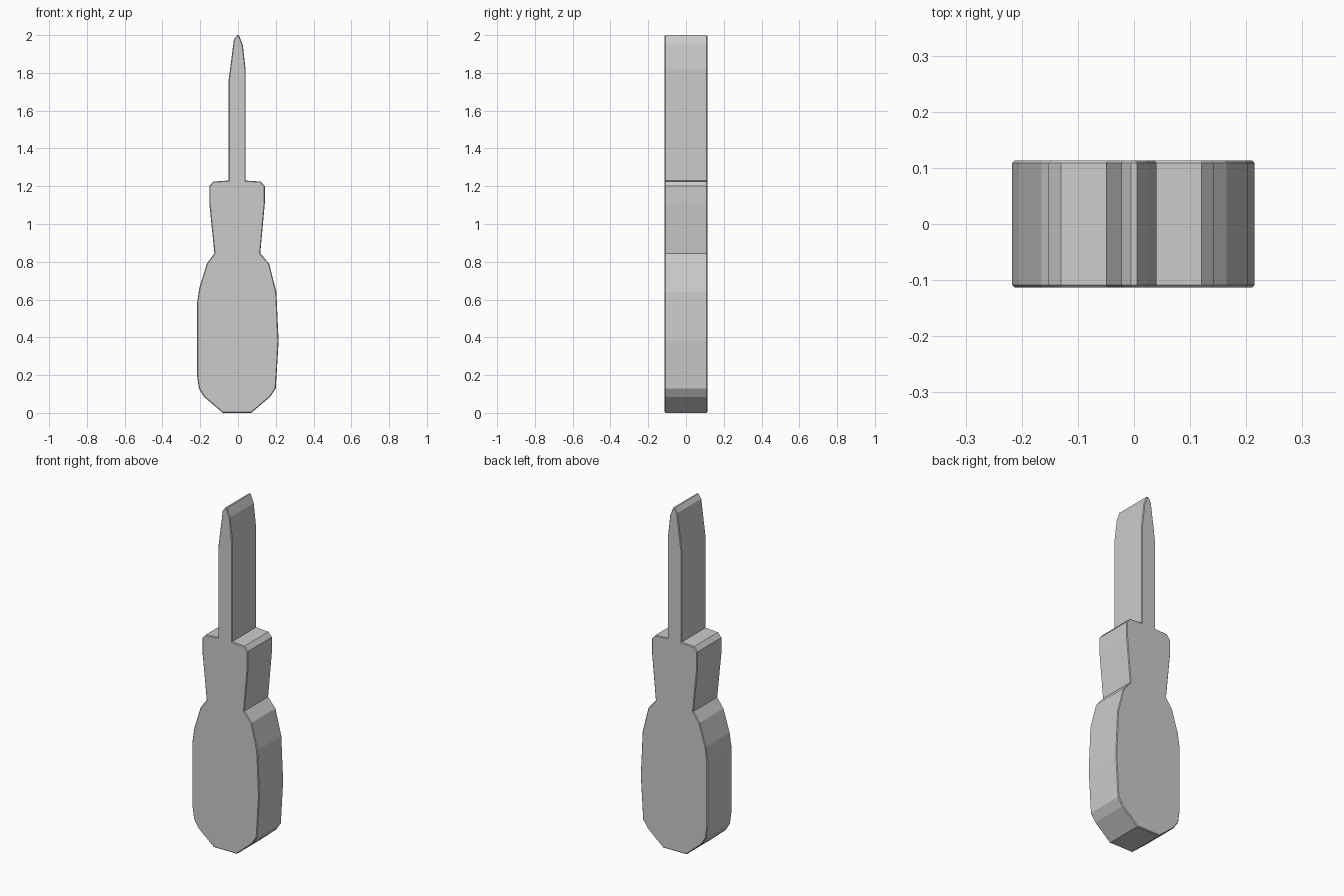
import bpy
import bmesh

cube = bpy.data.objects.get("Cube")
if cube:
    bpy.data.objects.remove(cube, do_unlink=True)

HALF_DEPTH = 0.113

# Outline of each side, from the handle butt up to the blade tip
RIGHT = [(0.07, 0), (0.17, 0.085), (0.2, 0.13), (0.215, 0.38), (0.203, 0.64),
         (0.165, 0.79), (0.118, 0.845), (0.142, 1.11), (0.142, 1.2),
         (0.12, 1.225), (0.04, 1.23), (0.04, 1.82), (0.025, 1.95), (0.005, 2)]
LEFT = [(-0.08, 0), (-0.18, 0.085), (-0.207, 0.13), (-0.217, 0.2),
        (-0.217, 0.58), (-0.205, 0.66), (-0.165, 0.79), (-0.125, 0.845),
        (-0.152, 1.11), (-0.152, 1.2), (-0.13, 1.225), (-0.05, 1.23),
        (-0.05, 1.76), (-0.022, 1.975), (-0.005, 2)]

# Plain grey over the whole tool
grey = bpy.data.materials.new("plain_grey")
grey.use_nodes = True
colour = (0.6, 0.6, 0.6, 1)
grey.diffuse_color = colour
grey.node_tree.nodes["Principled BSDF"].inputs["Base Color"].default_value = colour

# Handle, collar and blade as one thick slab
bm = bmesh.new()
outline = RIGHT + LEFT[::-1]
front = bm.faces.new([bm.verts.new((x, -HALF_DEPTH, z)) for x, z in outline])
slab = bmesh.ops.extrude_face_region(bm, geom=[front], use_keep_orig=True)
back = [v for v in slab["geom"] if isinstance(v, bmesh.types.BMVert)]
bmesh.ops.translate(bm, verts=back, vec=(0, 2 * HALF_DEPTH, 0))
bmesh.ops.recalc_face_normals(bm, faces=bm.faces)

# Fine bevel around the front and back rims
rims = [e for e in bm.edges if abs(e.verts[0].co.y - e.verts[1].co.y) < 0.001]
bmesh.ops.bevel(bm, geom=rims, offset=0.004, segments=1, affect='EDGES')

mesh = bpy.data.meshes.new("screwdriver_body")
bm.to_mesh(mesh)
bm.free()
mesh.materials.append(grey)
body = bpy.data.objects.new("screwdriver_body", mesh)
bpy.context.collection.objects.link(body)
